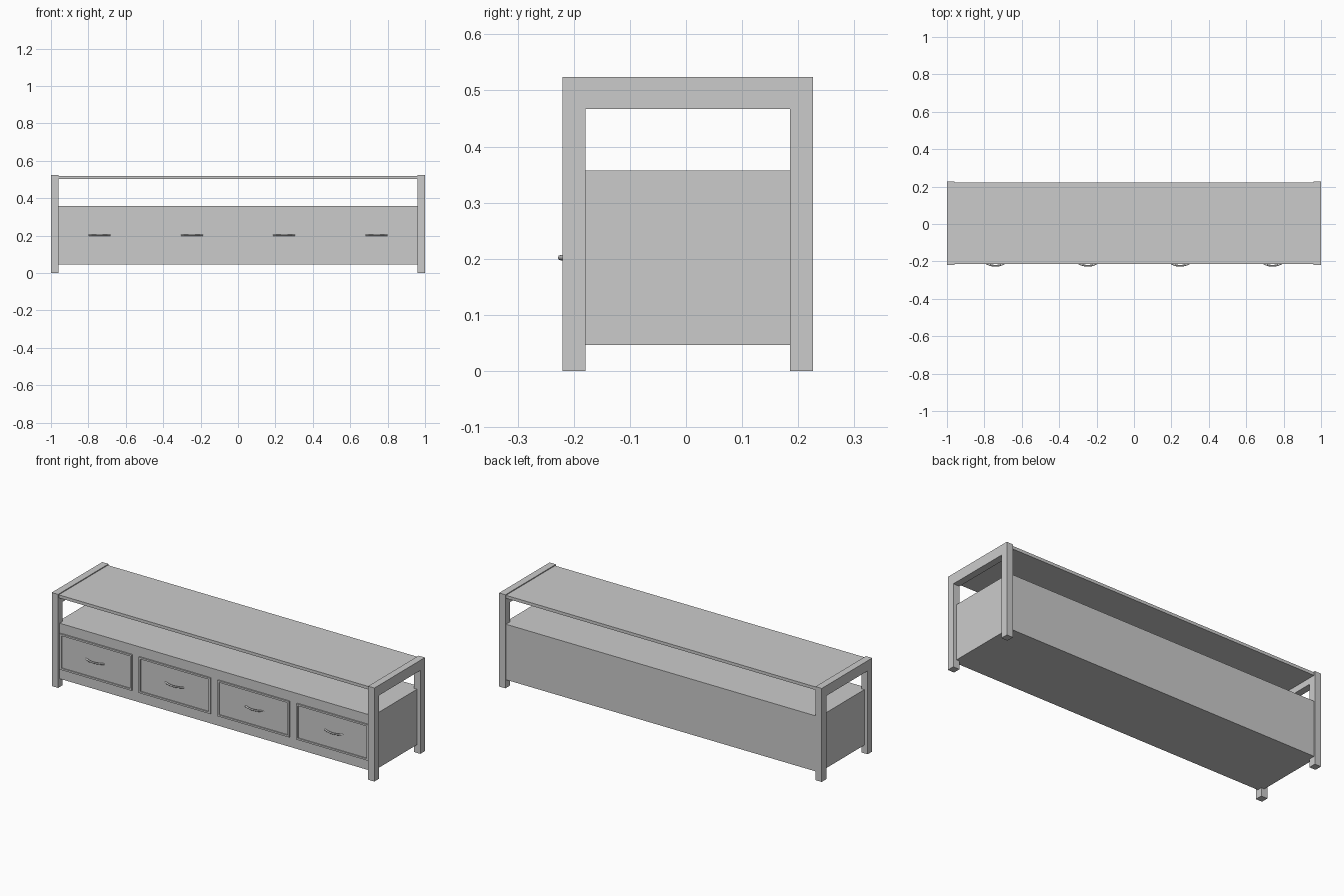
import bpy, bmesh
from mathutils import Vector

if "Cube" in bpy.data.objects:
    bpy.data.objects.remove(bpy.data.objects["Cube"])


def box(name, x0, x1, y0, y1, z0, z1):
    bm = bmesh.new()
    bmesh.ops.create_cube(bm, size=1)
    for v in bm.verts:
        v.co = Vector(((x0 + x1) / 2 + v.co.x * (x1 - x0),
                       (y0 + y1) / 2 + v.co.y * (y1 - y0),
                       (z0 + z1) / 2 + v.co.z * (z1 - z0)))
    return finish(name, bm)


def finish(name, bm):
    mesh = bpy.data.meshes.new(name)
    bm.to_mesh(mesh)
    bm.free()
    ob = bpy.data.objects.new(name, mesh)
    bpy.context.collection.objects.link(ob)
    return ob


FRONT, BACK, TOP = -0.2205, 0.2265, 0.524
LEG = 0.041

# Side frames: two legs joined by a deep top rail
for side, s in (("left", -1), ("right", 1)):
    x0, x1 = sorted((s * 0.961, s * 1.0))
    box(side + "_front_leg", x0, x1, FRONT, FRONT + LEG, 0, TOP)
    box(side + "_back_leg", x0, x1, BACK - LEG, BACK, 0, TOP)
    box(side + "_top_rail", x0, x1, FRONT + LEG, BACK - LEG, 0.467, TOP)

# Top shelf and drawer cabinet
box("top_board", -0.965, 0.965, -0.214, 0.221, 0.502, 0.519)
box("cabinet_body", -0.98, 0.98, -0.206, 0.221, 0.046, 0.357)

# Drawer fronts with a recessed panel
for i in range(4):
    cx = 0.4885 * (i - 1.5)
    ob = box(f"drawer_front_{i + 1}", cx - 0.2225, cx + 0.2225,
             -0.214, -0.200, 0.102, 0.303)
    bm = bmesh.new()
    bm.from_mesh(ob.data)
    bm.normal_update()
    face = min(bm.faces, key=lambda f: f.calc_center_median().y)
    bmesh.ops.inset_region(bm, faces=[face], thickness=0.014)
    panel = bmesh.ops.extrude_face_region(bm, geom=[face])["geom"]
    bmesh.ops.delete(bm, geom=[face], context='FACES_ONLY') if face.is_valid else None
    verts = [g for g in panel if isinstance(g, bmesh.types.BMVert)]
    bmesh.ops.translate(bm, verts=verts, vec=(0, 0.006, 0))
    bmesh.ops.recalc_face_normals(bm, faces=bm.faces)
    bm.to_mesh(ob.data)
    bm.free()

    # Bowed handle
    hx = 0.494 * (i - 1.5)
    curve = bpy.data.curves.new(f"handle_{i + 1}", 'CURVE')
    curve.dimensions = '3D'
    curve.bevel_depth = 0.0048
    curve.bevel_resolution = 2
    curve.use_fill_caps = True
    spline = curve.splines.new('POLY')
    n = 13
    spline.points.add(n - 1)
    for k, p in enumerate(spline.points):
        t = 2 * k / (n - 1) - 1
        p.co = (hx + 0.057 * t, -0.2235 + 0.018 * t ** 2, 0.202, 1)
    spline.use_smooth = True
    handle = bpy.data.objects.new(f"handle_{i + 1}", curve)
    bpy.context.collection.objects.link(handle)
